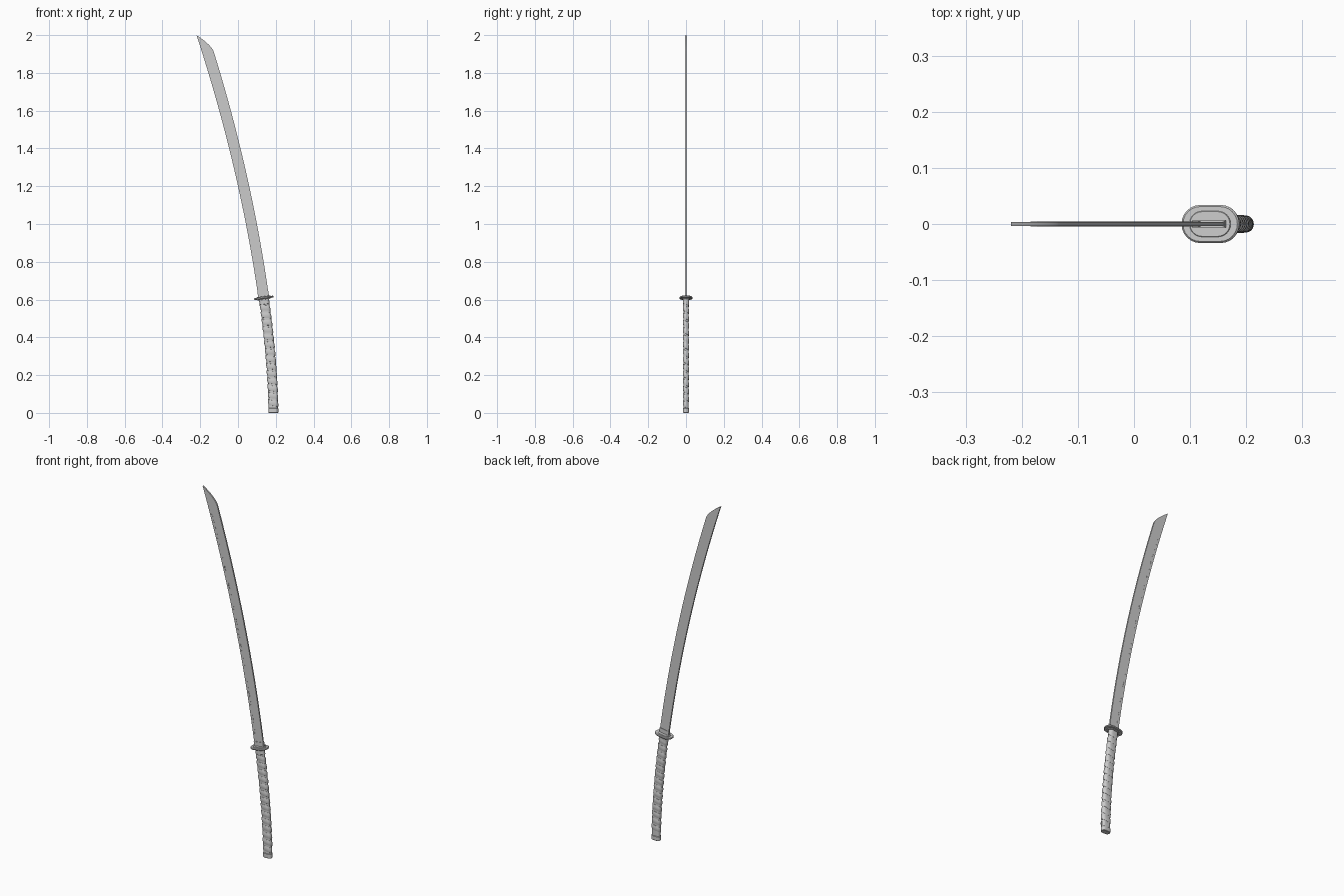
import bpy, bmesh, math

if "Cube" in bpy.data.objects:
    bpy.data.objects.remove(bpy.data.objects["Cube"])


def centre(t):
    """Curved centre line of the sword: x at height t."""
    x = 0.198 - 0.061 * t - 0.066 * t * t
    return x - 0.011 * (1 - t / 0.6) ** 3 if t < 0.6 else x


def place(u, y, t):
    """u = sideways offset at right angles to the curve (+ is the spine side)."""
    s = (centre(t + 0.001) - centre(t - 0.001)) / 0.002
    k = 1 / math.sqrt(1 + s * s)
    return (centre(t) + u * k, y, t - u * s * k)


def loft(name, rings, angle=35):
    """Skin closed rings of (u, y, t) points and cap both ends."""
    bm = bmesh.new()
    loops = [[bm.verts.new(place(*p)) for p in ring] for ring in rings]
    for a, b in zip(loops, loops[1:]):
        n = len(a)
        for i in range(n):
            bm.faces.new((a[i], a[(i + 1) % n], b[(i + 1) % n], b[i]))
    bm.faces.new(loops[0])
    bm.faces.new(loops[-1])
    bmesh.ops.recalc_face_normals(bm, faces=bm.faces)
    me = bpy.data.meshes.new(name)
    bm.to_mesh(me)
    bm.free()
    ob = bpy.data.objects.new(name, me)
    bpy.context.collection.objects.link(ob)
    bpy.ops.object.select_all(action='DESELECT')
    ob.select_set(True)
    bpy.context.view_layer.objects.active = ob
    bpy.ops.object.shade_smooth_by_angle(angle=math.radians(angle))
    return ob


def capsule(hw, hy, t, n=12):
    """Stadium-shaped ring, hw by hy half sizes."""
    ring = []
    for side in (1, -1):
        for i in range(n + 1):
            a = math.pi * (i / n - 0.5)
            ring.append((side * (hw - hy + hy * math.cos(a)), side * hy * math.sin(a), t))
    return ring


def slab(u0, u1, h, t):
    return [(u0, -h, t), (u1, -h, t), (u1, h, t), (u0, h, t)]


def plate(name, hw, hy, t0, t1, bevel):
    """Stadium plate with bevelled rims."""
    b = bevel
    loft(name, [capsule(hw - b, hy - b, t0), capsule(hw, hy, t0 + b),
                capsule(hw, hy, t1 - b), capsule(hw - b, hy - b, t1)])


# Blade: flat curved slab with a swept rounded tip
rings = [slab(-0.028 - 0.002 * i / 40, 0.028 + 0.002 * i / 40, 0.004, 0.6 + 1.305 * i / 40)
         for i in range(41)]
for i in range(1, 13):
    f = i / 12
    rings.append(slab(-0.03, 0.0301 - 0.06 * f ** 1.5, 0.004, 1.905 + 0.103 * f))
loft("blade", rings)

# Wavy temper line along the cutting edge
rings = []
for i in range(241):
    t = 0.63 + 1.27 * i / 240
    left = -0.028 - 0.002 * (t - 0.6) / 1.305
    rings.append(slab(left, left + 0.0125 + 0.002 * math.sin(i * math.pi / 3), 0.0045, t))
loft("temper_line", rings)

# Collar at the blade root
loft("blade_collar", [slab(-0.029, 0.029, 0.0065, t) for t in (0.605, 0.64)])

# Guard and its washers
plate("guard", 0.052, 0.034, 0.604, 0.614, 0.003)
plate("upper_washer", 0.037, 0.023, 0.612, 0.617, 0.001)
plate("lower_washer", 0.034, 0.020, 0.600, 0.606, 0.001)

# Handle core
loft("handle_core", [capsule(0.0245, 0.0135, 0.01 + 0.595 * i / 24) for i in range(25)])

# Spiral wrap: a raised band wound around the core
TURNS, STEPS, T0, T1 = 14, 28, 0.042, 0.585
pitch = (T1 - T0) / TURNS
rings = []
for i in range(TURNS * STEPS + 1):
    a = 2 * math.pi * i / STEPS
    c, s = math.cos(a), math.sin(a)
    t = T0 + pitch * i / STEPS
    ring = []
    for r, w in ((-0.002, -0.40), (0.0008, -0.36), (0.0026, -0.14),
                 (0.0026, 0.14), (0.0008, 0.36), (-0.002, 0.40)):
        hy = 0.0135 + r
        straight = 0.011 * max(-1, min(1, c * 2.2))
        ring.append((straight + hy * c, -hy * s, t + w * pitch))
    rings.append(ring)
loft("handle_wrap", rings)

# Collar under the guard and end cap
plate("handle_collar", 0.0265, 0.0155, 0.575, 0.604, 0.001)
plate("end_cap", 0.0265, 0.0155, 0.0, 0.026, 0.002)
